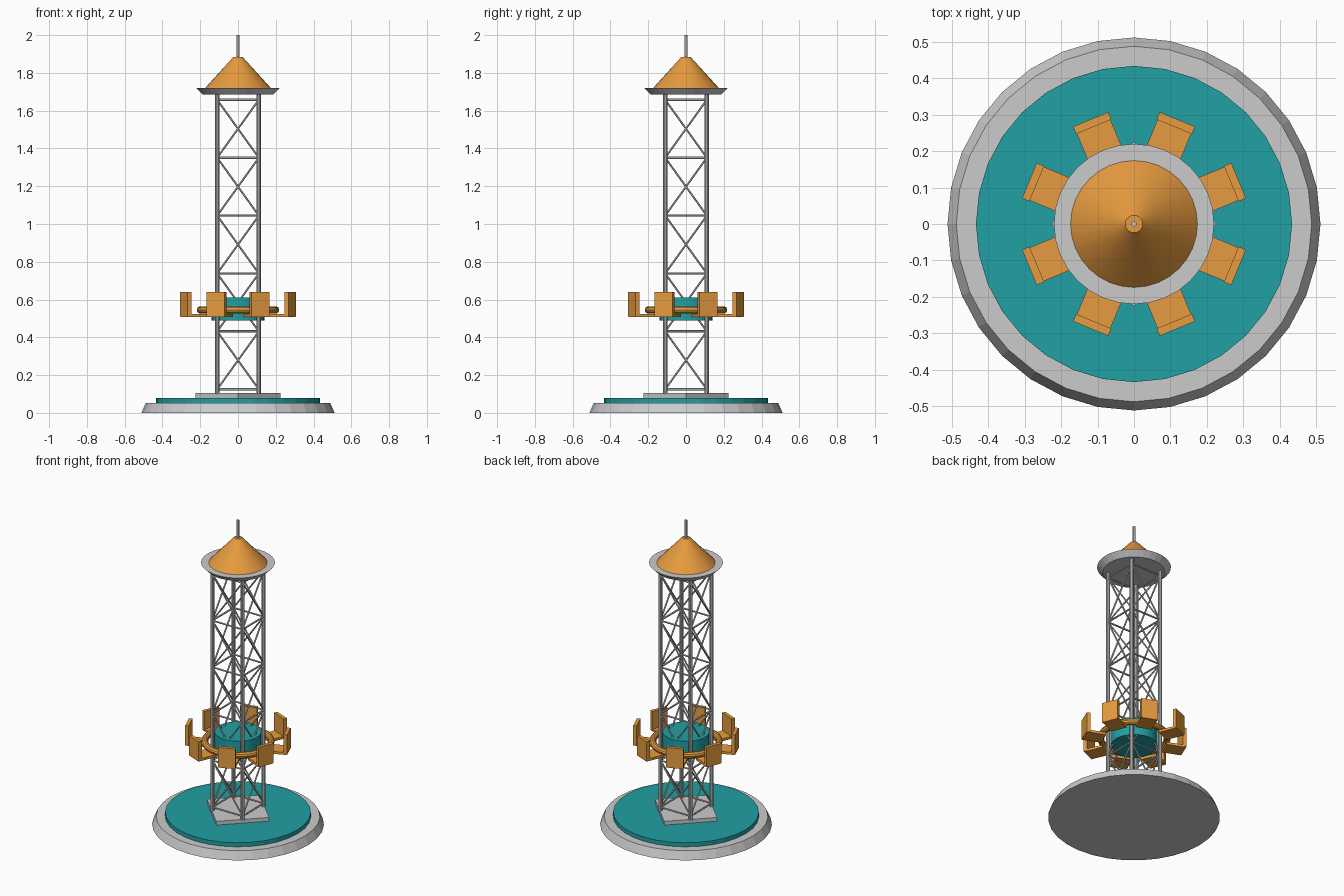
import bpy
import math
from mathutils import Vector, Matrix

if "Cube" in bpy.data.objects:
    bpy.data.objects.remove(bpy.data.objects["Cube"])


def material(name, rgb):
    m = bpy.data.materials.new(name)
    m.diffuse_color = (*rgb, 1)
    m.use_nodes = True
    m.node_tree.nodes["Principled BSDF"].inputs["Base Color"].default_value = m.diffuse_color
    return m


ORANGE = material("orange", (0.80, 0.33, 0.05))
TEAL = material("teal", (0.015, 0.35, 0.37))


def finish(name, mat=None, smooth=False):
    ob = bpy.context.object
    ob.name = name
    if mat:
        ob.data.materials.append(mat)
    if smooth:
        bpy.ops.object.shade_smooth_by_angle(angle=math.radians(30))
    return ob


def frustum(name, z0, z1, r0, r1, sides=32, mat=None, smooth=False):
    bpy.ops.mesh.primitive_cone_add(vertices=sides, radius1=r0, radius2=r1,
                                    depth=z1 - z0, location=(0, 0, (z0 + z1) / 2))
    return finish(name, mat, smooth)


def bar(name, a, b, r, sides):
    a, b = Vector(a), Vector(b)
    bpy.ops.mesh.primitive_cylinder_add(
        vertices=sides, radius=r, depth=(b - a).length, location=(a + b) / 2,
        rotation=(b - a).to_track_quat('Z', 'Y').to_euler())
    return finish(name, smooth=sides > 6)


def box(name, lo, hi, angle, mat):
    lo, hi = Vector(lo), Vector(hi)
    turn = Matrix.Rotation(angle, 4, 'Z')
    bpy.ops.mesh.primitive_cube_add(size=1, location=turn @ ((lo + hi) / 2),
                                    rotation=(0, 0, angle))
    bpy.context.object.scale = hi - lo
    return finish(name, mat)


# Base platform, deck and square plinth
frustum("base", 0, 0.053, 0.512, 0.488)
frustum("deck", 0.053, 0.08, 0.434, 0.434, mat=TEAL)
frustum("plinth", 0.08, 0.105, 0.226, 0.226, sides=4)

# Tower legs
H = 0.11
corners = [(H, H), (-H, H), (-H, -H), (H, -H)]
for x, y in corners:
    bar("tower_leg", (x, y, 0.10), (x, y, 1.69), 0.0125, 10)

# Lattice: horizontal rails and crossed diagonals on four faces
levels = [0.125 + 0.3065 * i for i in range(6)]
for k in range(4):
    a, b = corners[k], corners[(k + 1) % 4]
    for i, z in enumerate(levels):
        bar("tower_rail", (*a, z), (*b, z), 0.006, 6)
        if i < 5:
            top = levels[i + 1]
            bar("tower_brace", (*a, z), (*b, top), 0.005, 6)
            bar("tower_brace", (*b, z), (*a, top), 0.005, 6)

# Sliding carriage: drum and ring
frustum("carriage_drum", 0.49, 0.61, 0.14, 0.14, mat=TEAL, smooth=True)
bpy.ops.mesh.primitive_torus_add(major_segments=32, minor_segments=10,
                                 major_radius=0.198, minor_radius=0.02,
                                 location=(0, 0, 0.545))
finish("carriage_ring", ORANGE, True)

# Eight outward seats
for k in range(8):
    ang = math.radians(22.5 + 45 * k)
    box("seat_pan", (0.19, -0.05, 0.508), (0.31, 0.05, 0.524), ang, ORANGE)
    box("seat_back", (0.289, -0.0525, 0.51), (0.311, 0.0525, 0.64), ang, ORANGE)

# Crown plate, conical roof and mast
frustum("crown_plate", 1.685, 1.72, 0.185, 0.22)
frustum("roof", 1.72, 1.885, 0.174, 0.024, mat=ORANGE, smooth=True)
frustum("mast", 1.88, 2.0, 0.008, 0.008, sides=6)
